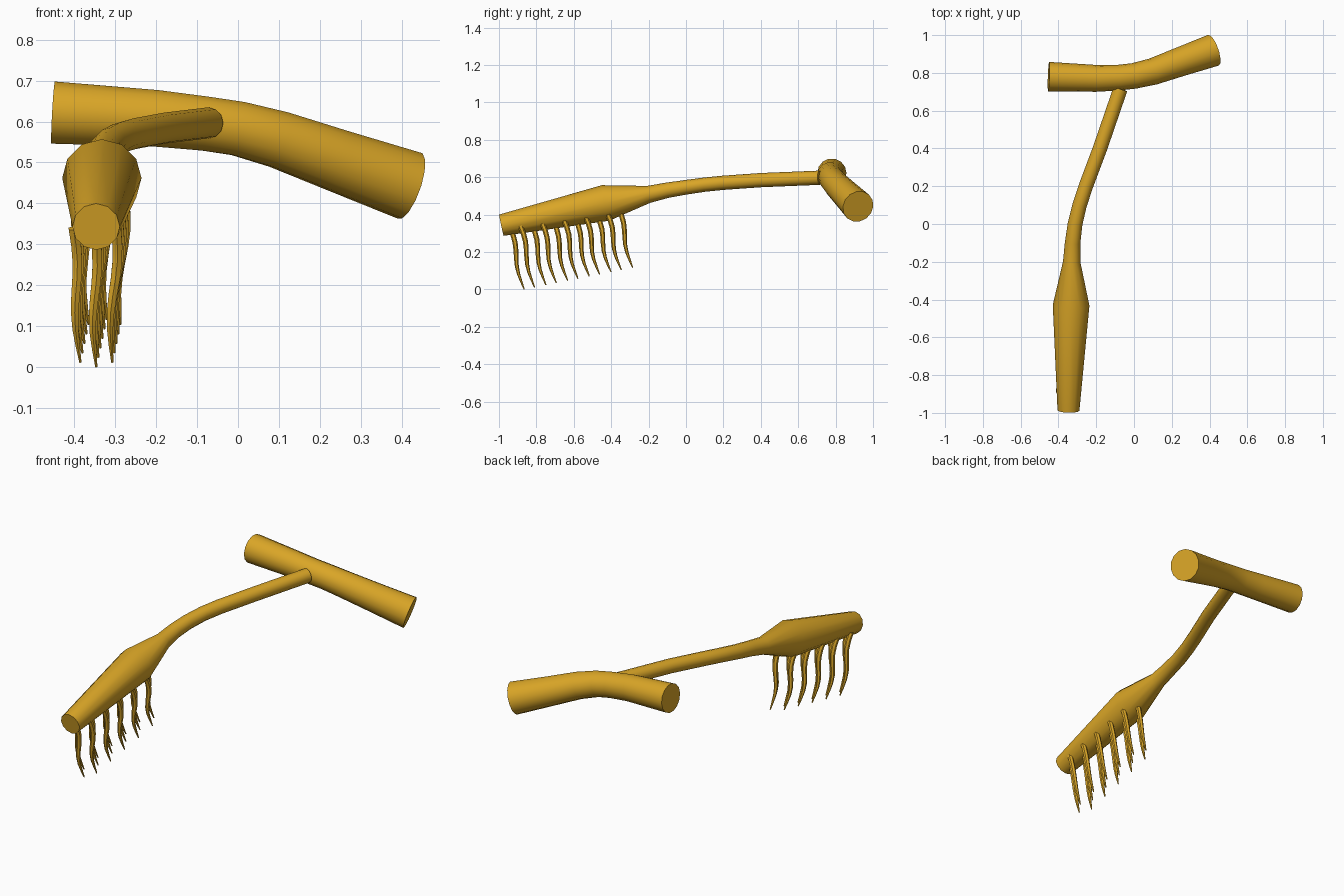
import bpy, bmesh, math
from mathutils import Vector

cube = bpy.data.objects.get("Cube")
if cube:
    bpy.data.objects.remove(cube, do_unlink=True)

gold = bpy.data.materials.new("gold")
gold.use_nodes = True
colour = (0.70, 0.38, 0.02, 1)
gold.diffuse_color = colour
gold.node_tree.nodes["Principled BSDF"].inputs["Base Color"].default_value = colour


def tube(name, path, sides=12, ref=(0, 0, 1)):
    """Capped tube through (x, y, z, radius) stations."""
    pts = [Vector(p[:3]) for p in path]
    bm = bmesh.new()
    rings = []
    for i, p in enumerate(pts):
        ahead = pts[min(i + 1, len(pts) - 1)]
        behind = pts[max(i - 1, 0)]
        tangent = (ahead - behind).normalized()
        u = tangent.cross(Vector(ref)).normalized()
        v = u.cross(tangent)
        ring = []
        for k in range(sides):
            a = math.tau * k / sides
            ring.append(bm.verts.new(p + path[i][3] * (u * math.cos(a) + v * math.sin(a))))
        rings.append(ring)
    for a, b in zip(rings, rings[1:]):
        for k in range(sides):
            n = (k + 1) % sides
            bm.faces.new((a[k], a[n], b[n], b[k]))
    bm.faces.new(rings[0])
    bm.faces.new(rings[-1])
    bmesh.ops.recalc_face_normals(bm, faces=bm.faces)
    mesh = bpy.data.meshes.new(name)
    bm.to_mesh(mesh)
    bm.free()
    mesh.materials.append(gold)
    obj = bpy.data.objects.new(name, mesh)
    bpy.context.collection.objects.link(obj)
    bpy.ops.object.select_all(action="DESELECT")
    obj.select_set(True)
    bpy.context.view_layer.objects.active = obj
    bpy.ops.object.shade_smooth_by_angle(angle=math.radians(50))
    return obj


# Bent crosswise branch
tube("branch", [
    (-0.452, 0.78, 0.622, 0.078), (-0.2, 0.771, 0.608, 0.071),
    (-0.08, 0.775, 0.595, 0.068), (0, 0.784, 0.583, 0.068),
    (0.1, 0.807, 0.556, 0.071), (0.24, 0.857, 0.506, 0.077),
    (0.42, 0.92, 0.443, 0.086)], sides=14)

# Curved stalk swelling into a tapered flower head
stalk = [
    (-0.347, -0.987, 0.343, 0.058), (-0.333, -0.43, 0.462, 0.097),
    (-0.33, -0.2, 0.508, 0.046), (-0.325, -0.1, 0.53, 0.041),
    (-0.312, 0, 0.546, 0.039), (-0.288, 0.1, 0.56, 0.038),
    (-0.255, 0.2, 0.57, 0.038), (-0.18, 0.4, 0.584, 0.038),
    (-0.072, 0.715, 0.597, 0.038)]
tube("stalk", stalk)


def head_underside(y):
    for a, b in zip(stalk, stalk[1:]):
        if y <= b[1]:
            t = (y - a[1]) / (b[1] - a[1])
            return (a[2] - a[3]) * (1 - t) + (b[2] - b[3]) * t


# Wavy hanging tendrils in three staggered rows
def tendril(name, x, side, tip_y):
    root_y = tip_y - 0.07
    top = head_underside(root_y) + 0.04
    tip_z = 0.17 + 0.2 * (tip_y + 0.02)
    path = []
    steps = 9
    for i in range(steps):
        t = i / (steps - 1)
        wave = math.sin(math.tau * t * 1.1)
        path.append((x + side * (0.052 - 0.013 * t) + 0.006 * wave,
                     root_y + 0.07 * t + 0.009 * wave,
                     top + (tip_z - top) * t,
                     0.003 + 0.011 * (1 - t ** 2.5)))
    tube(name, path, sides=6, ref=(1, 0, 0))


spacing = 0.116
for side, label, count, start in ((0, "middle", 6, -0.87), (-1, "right", 5, -0.815), (1, "left", 5, -0.815)):
    for k in range(count):
        tip_y = start + spacing * k
        tendril(f"{label}_tendril_{k + 1}", -0.35 + 0.005 * k, side, tip_y)
